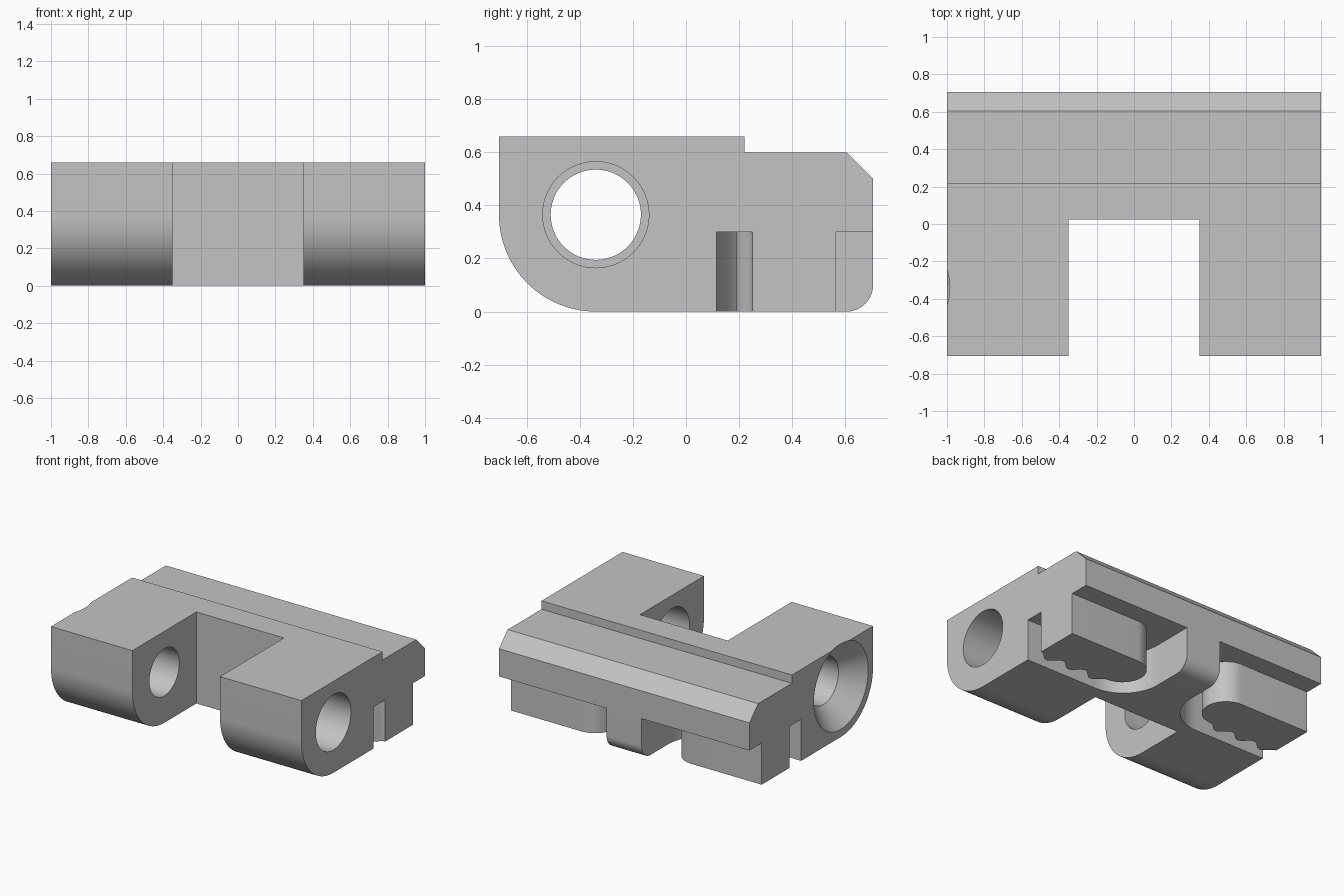
import bpy, bmesh
from math import radians, cos, sin, pi
from mathutils import Matrix, Vector

cube = bpy.data.objects.get("Cube")
if cube:
    bpy.data.objects.remove(cube, do_unlink=True)

grey = bpy.data.materials.new("plain_grey")
grey.use_nodes = True
colour = (0.55, 0.55, 0.55, 1)
grey.diffuse_color = colour
grey.node_tree.nodes["Principled BSDF"].inputs["Base Color"].default_value = colour


def finish(name, bm):
    bmesh.ops.recalc_face_normals(bm, faces=bm.faces[:])
    mesh = bpy.data.meshes.new(name)
    bm.to_mesh(mesh)
    bm.free()
    mesh.materials.append(grey)
    obj = bpy.data.objects.new(name, mesh)
    bpy.context.collection.objects.link(obj)
    return obj


def prism(name, points, direction):
    bm = bmesh.new()
    face = bm.faces.new([bm.verts.new(p) for p in points])
    out = bmesh.ops.extrude_face_region(bm, geom=[face])
    verts = [g for g in out["geom"] if isinstance(g, bmesh.types.BMVert)]
    bmesh.ops.translate(bm, vec=Vector(direction), verts=verts)
    return finish(name, bm)


def arc(cx, cy, r, start, end, n=24):
    angles = [radians(start + (end - start) * i / n) for i in range(n + 1)]
    return [(cx + r * cos(a), cy + r * sin(a)) for a in angles]


def bore(name, x1, x2, r1, r2):
    # Round cutter along x, on the hinge axis
    bm = bmesh.new()
    place = Matrix.Translation(((x1 + x2) / 2, -0.34, 0.365)) @ Matrix.Rotation(pi / 2, 4, "Y")
    bmesh.ops.create_cone(bm, cap_ends=True, segments=96, radius1=r1,
                          radius2=r2, depth=x2 - x1, matrix=place)
    return finish(name, bm)


# Main body: side profile with rounded nose, stepped top and chamfered back
profile = [(-0.705, 0.66), (0.22, 0.66), (0.22, 0.6), (0.605, 0.6), (0.705, 0.5)]
profile += arc(0.605, 0.1, 0.1, 0, -90, 16)
profile += arc(-0.34, 0.365, 0.365, 270, 180, 32)
body = prism("hinge_block", [(-1, y, z) for y, z in profile], (2, 0, 0))

# Gap between the two hinge arms
gap = [(-0.35, -0.9), (0.35, -0.9), (0.35, 0.025), (-0.35, 0.025)]
cutters = [prism("arm_gap_cutter", [(x, y, -0.1) for x, y in gap], (0, 0, 1))]

# Pin bores, and the countersink on one arm
cutters.append(bore("left_bore_cutter", 0, 1.1, 0.2, 0.2))
cutters.append(bore("right_bore_cutter", -1.1, 0, 0.17, 0.17))
cutters.append(bore("countersink_cutter", -1.1, -0.74, 0.41, 0.05))

# Underside channels, each leaving a round-ended toothed foot standing inside
channel = [(1.1, 0.115)] + arc(0.43, 0.405, 0.29, 270, 180)
channel += [(0.14, 0.8), (1.1, 0.8), (1.1, 0.565)]
channel += arc(0.44, 0.4075, 0.1575, 90, 270)
steps = 48
for i in range(1, steps + 1):
    t = i / steps
    channel.append((0.44 + 0.56 * t, 0.22 + 0.03 * cos(6 * pi * t)))
channel.append((1.1, 0.25))
for side, name in ((1, "left"), (-1, "right")):
    points = [(side * x, y, -0.1) for x, y in channel]
    cutters.append(prism(name + "_channel_cutter", points, (0, 0, 0.4)))

# Apply the cuts
bpy.ops.object.select_all(action="DESELECT")
bpy.context.view_layer.objects.active = body
body.select_set(True)
for cutter in cutters:
    cutter.hide_render = True
    mod = body.modifiers.new(cutter.name, "BOOLEAN")
    mod.operation = "DIFFERENCE"
    mod.solver = "EXACT"
    mod.object = cutter
    bpy.ops.object.modifier_apply(modifier=mod.name)
    bpy.data.objects.remove(cutter, do_unlink=True)

bpy.ops.object.shade_smooth_by_angle(angle=radians(30))
